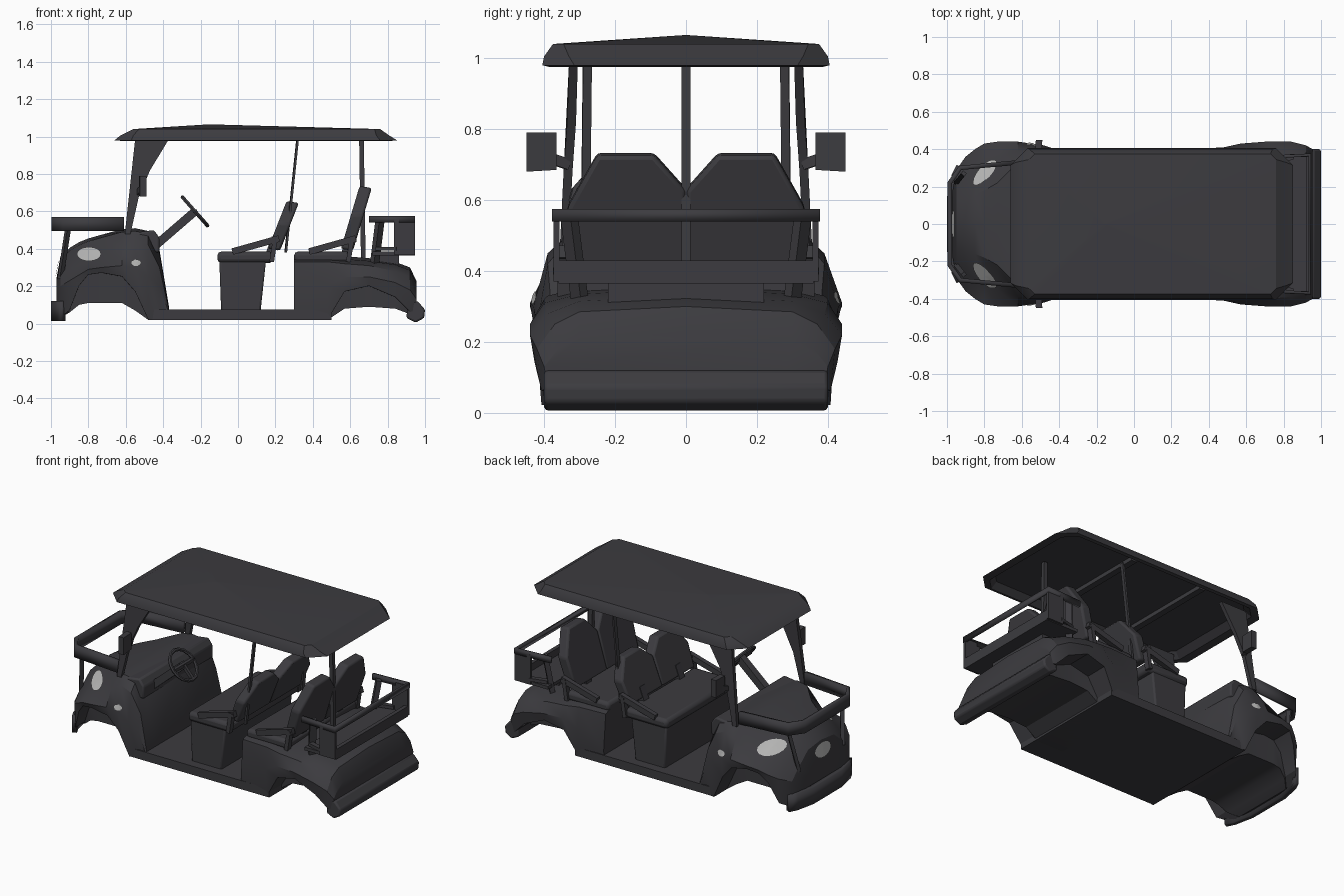
import bpy, bmesh, math
from mathutils import Vector
from mathutils.bvhtree import BVHTree

if "Cube" in bpy.data.objects:
    bpy.data.objects.remove(bpy.data.objects["Cube"])


def material(name, rgb):
    m = bpy.data.materials.new(name)
    m.diffuse_color = (*rgb, 1)
    m.use_nodes = True
    m.node_tree.nodes["Principled BSDF"].inputs["Base Color"].default_value = m.diffuse_color
    return m


DARK = material("charcoal", (0.045, 0.044, 0.050))
LIGHT = material("lamp grey", (0.47, 0.47, 0.465))


def make(name, verts, faces, mat=DARK, bevel=0):
    me = bpy.data.meshes.new(name)
    bm = bmesh.new()
    vs = [bm.verts.new(v) for v in verts]
    for f in faces:
        bm.faces.new([vs[i] for i in f])
    bmesh.ops.remove_doubles(bm, verts=bm.verts, dist=0.0005)
    bmesh.ops.recalc_face_normals(bm, faces=bm.faces)
    bm.to_mesh(me)
    bm.free()
    me.materials.append(mat)
    ob = bpy.data.objects.new(name, me)
    bpy.context.collection.objects.link(ob)
    if bevel:
        b = ob.modifiers.new("bevel", 'BEVEL')
        b.width, b.segments = bevel, 2
    bpy.ops.object.select_all(action='DESELECT')
    bpy.context.view_layer.objects.active = ob
    ob.select_set(True)
    bpy.ops.object.shade_smooth_by_angle(angle=math.radians(28))
    return ob


def loft(name, rings, **kw):
    n = len(rings[0])
    faces = [(k * n + i, k * n + (i + 1) % n, (k + 1) * n + (i + 1) % n, (k + 1) * n + i)
             for k in range(len(rings) - 1) for i in range(n)]
    faces += [tuple(range(n)), tuple(range((len(rings) - 1) * n, len(rings) * n))]
    return make(name, [p for r in rings for p in r], faces, **kw)


def prism(name, pts, vec, **kw):
    return loft(name, [pts, [Vector(p) + Vector(vec) for p in pts]], **kw)


def box(name, x, y, z, **kw):
    return prism(name, [(x[0], y[0], z[0]), (x[1], y[0], z[0]), (x[1], y[1], z[0]), (x[0], y[1], z[0])],
                 (0, 0, z[1] - z[0]), **kw)


def bar(name, p, q, w=0.02, d=0.02):
    p, q = Vector(p), Vector(q)
    rot = (q - p).to_track_quat('Z', 'Y')
    ring = [Vector((sx * w / 2, sy * d / 2, 0)) for sx, sy in ((-1, -1), (1, -1), (1, 1), (-1, 1))]
    return loft(name, [[c + rot @ r for r in ring] for c in (p, q)])


def band(name, half, z0, z1, t):
    path = half + [(x, -y) for x, y in reversed(half)]
    n = len(path)
    ob = make(name, [(x, y, z) for z in (z0, z1) for x, y in path],
              [(i, i + 1, n + i + 1, n + i) for i in range(n - 1)])
    s = ob.modifiers.new("thickness", 'SOLIDIFY')
    s.thickness, s.offset = t, 0
    return ob


def body(name, rows):
    # each row: x, centre bottom, arch height, width, its z, shoulder y/z, top y/z
    rings = []
    for x, zb, za, w, zm, ws, zs, wt, zt in rows:
        k = min(0.27, w * 0.7)
        half = [(k, zb), (k + 0.005, za + 0.001), (w * 0.97, za + 0.002), (w, zm), (ws, zs), (wt, zt)]
        rings.append([(x, y, z) for y, z in half] + [(x, 0, zt + 0.015)]
                     + [(x, -y, z) for y, z in reversed(half)])
    return loft(name, rings)


# front cowl with wheel arches
cowl = body("front_cowl", [
    (-0.97, .04, .05, .18, .18, .15, .21, .12, .23),
    (-0.95, .03, .03, .29, .20, .24, .25, .13, .34),
    (-0.90, .06, .07, .36, .23, .27, .29, .14, .39),
    (-0.85, .10, .20, .40, .26, .29, .315, .16, .42),
    (-0.80, .11, .26, .43, .29, .32, .325, .18, .44),
    (-0.73, .11, .27, .44, .30, .35, .34, .22, .46),
    (-0.62, .11, .25, .44, .31, .39, .41, .33, .49),
    (-0.55, .07, .17, .43, .30, .39, .45, .34, .495),
    (-0.48, .02, .02, .42, .25, .39, .42, .34, .48),
    (-0.42, .02, .02, .40, .20, .38, .30, .32, .38),
    (-0.37, .02, .02, .40, .06, .39, .075, .3, .08)])

# rear body with wheel arches
body("rear_body", [
    (0.30, .02, .02, .40, .10, .38, .33, .33, .345),
    (0.48, .02, .02, .41, .20, .39, .33, .33, .345),
    (0.57, .08, .17, .43, .25, .40, .32, .30, .345),
    (0.70, .09, .20, .44, .25, .40, .31, .30, .335),
    (0.84, .08, .14, .44, .22, .39, .28, .30, .315),
    (0.92, .05, .06, .42, .18, .37, .25, .30, .285),
    (0.955, .06, .07, .40, .13, .36, .18, .30, .21)])

# floor and bumpers
box("floor", (-0.48, 0.50), (-0.40, 0.40), (0.02, 0.075))
band("front_bumper", [(-0.935, .31), (-0.96, .26), (-0.985, .14)], 0.015, 0.12, 0.03)
prism("rear_bumper", [(.90, -.40, .03), (.95, -.40, .005), (.995, -.40, .03), (1.0, -.40, .075),
                      (.96, -.40, .12), (.91, -.40, .12)], (0, .80, 0), bevel=0.01)

# lamps projected onto the cowl along a horizontal direction
tree = BVHTree.FromPolygons([v.co for v in cowl.data.vertices], [p.vertices for p in cowl.data.polygons])


def lamp(name, centre, across, rx, rz, look, lift, n=16):
    verts = []
    for r in (0.01, 0.5, 1):
        for i in range(n):
            a = 2 * math.pi * i / n
            o = Vector(centre) + Vector(across) * rx * r * math.cos(a) + Vector((0, 0, rz * r * math.sin(a)))
            hit = tree.ray_cast(o - Vector(look), Vector(look))[0]
            verts.append(hit + Vector(lift))
    faces = [(k * n + i, k * n + (i + 1) % n, (k + 1) * n + (i + 1) % n, (k + 1) * n + i)
             for k in range(2) for i in range(n)] + [tuple(range(n))]
    ob = make(name, verts, faces, mat=LIGHT)
    if sum(p.normal.dot(Vector(look)) for p in ob.data.polygons) > 0:
        ob.data.flip_normals()


lamp("front_centre_lamp", (0, 0, .295), (0, 1, 0), .08, .045, (2, 0, 0), (-.006, 0, .004))

# front guard rail
band("front_guard_rail", [(-0.61, .33), (-0.93, .30), (-0.985, .22)], 0.495, 0.57, 0.025)

# roof canopy with clipped corners and an open recess beneath
rects = [(-.56, .77, .35, 1.01, .05), (-.60, .80, .385, .975, .07), (-.66, .85, .405, .98, .09),
         (-.63, .81, .40, 1.005, .07), (-.56, .76, .375, 1.04, .03), (-.16, -.14, .006, 1.065, .003)]
loft("roof", [[(a, -y + c, z), (a + c, -y, z), (b - c, -y, z), (b, -y + c, z),
               (b, y - c, z), (b - c, y, z), (a + c, y, z), (a, y - c, z)] for a, b, y, z, c in rects])
for x in (-0.2, 0.3):
    box("roof_beam", (x - .02, x + .02), (-.36, .36), (.985, 1.02))

# benches: one set of parts per row
for row, x0, top in (("front", -0.11, 0.655), ("rear", 0.30, 0.735)):
    box(row + "_seat_cushion", (x0, x0 + .30), (-.35, .35), (.325, .385), bevel=0.02)
    bx = x0 + (.27 if row == "front" else .25)
    lo, hi = 0.40, top
    for s in (-1, 1):
        outline = [(.0, 0), (.32, 0), (.335, .55), (.25, 1), (.09, 1), (.0, .70)]
        pts = [(bx + .10 * t, s * y, lo + (hi - lo) * t) for y, t in outline]
        prism(row + "_backrest", pts, (.065, 0, -.01), bevel=0.012)
        # armrests and hinge brackets
        bar(row + "_armrest", (x0 + .08, s * .345, .385), (x0 + .33, s * .345, .455), .03, .035)
        bar(row + "_armrest_post", (x0 + .29, s * .345, .33), (x0 + .31, s * .345, .46), .035, .025)
        bar(row + "_seat_bracket", (x0 + .27, s * .18, .35), (bx + .04, s * .18, .46), .05, .04)
prism("front_seat_box", [(-.09, -.34, .06), (.12, -.34, .06), (.15, -.34, .34), (-.10, -.34, .34)],
      (0, .68, 0), bevel=0.01)

# mirrored side parts
for s in (-1, 1):
    lamp("headlight", (-.795, 0, .365), (1, 0, 0), .065, .038, (0, -2 * s, 0), (-.002, .004 * s, .007))
    lamp("side_indicator", (-.545, 0, .322), (1, 0, 0), .028, .018, (0, -2 * s, 0), (0, .006 * s, .003))
    # front roof pillar with gusset
    prism("front_pillar", [(-.605, s * .355, .48), (-.575, s * .355, .48), (-.53, s * .345, .68),
                           (-.47, s * .335, .82), (-.37, s * .33, .985), (-.55, s * .33, .985)],
          (0, -s * .025, 0))
    # mid roof pole
    bar("mid_pole", (.255, s * .285, .38), (.32, s * .278, 1.0), .025, .012)
    # side mirror
    prism("mirror", [(-.53, s * .365, .685), (-.525, s * .45, .68), (-.525, s * .45, .79),
                     (-.53, s * .365, .79)], (.035, 0, 0))
    bar("mirror_arm", (-.53, s * .33, .70), (-.515, s * .39, .72), .025, .03)
    # guard rail struts
    bar("guard_strut", (-.91, s * .27, .50), (-.95, s * .22, .24), .025, .02)
    # rear basket sides
    box("basket_side", (.835, .945), (s * .365 - .008, s * .365 + .008), (.37, .56))
    bar("basket_post", (.73, s * .30, .32), (.76, s * .33, .56), .04, .03)
    bar("basket_brace", (.74, s * .33, .40), (.85, s * .36, .40), .03, .02)

# rear roof pole and basket
bar("rear_pole", (.67, 0, .33), (.66, 0, 1.0), .025, .025)
band("basket_rail", [(.70, .355), (.94, .37)], .54, .575, .02)
box("basket_back_panel", (.92, .945), (-.36, .36), (.365, .43))
box("basket_floor", (.72, .94), (-.36, .36), (.365, .385))
box("basket_support", (.74, .86), (-.22, .22), (.29, .37))

# steering wheel and column
axis = Vector((.75, 0, .66)).normalized()
hub = Vector((-.23, -.22, .60))
bar("steering_column", (-.45, -.22, .41), hub, .045, .045)
bpy.ops.mesh.primitive_torus_add(major_radius=.10, minor_radius=.011, major_segments=16, minor_segments=6,
                                 location=hub, rotation=(0, math.atan2(axis.x, axis.z), 0))
wheel = bpy.context.object
wheel.name = "steering_wheel"
wheel.data.materials.append(DARK)
bar("steering_spoke", hub + Vector((0, -.1, 0)), hub + Vector((0, .1, 0)), .02, .02)
bar("steering_lower_spoke", hub, hub + Vector((.066, 0, -.075)), .02, .02)
# dashboard
prism("dashboard", [(-.60, -.35, .48), (-.45, -.35, .50), (-.42, -.35, .46), (-.42, -.35, .38), (-.58, -.35, .38)],
      (0, .70, 0), bevel=0.01)
